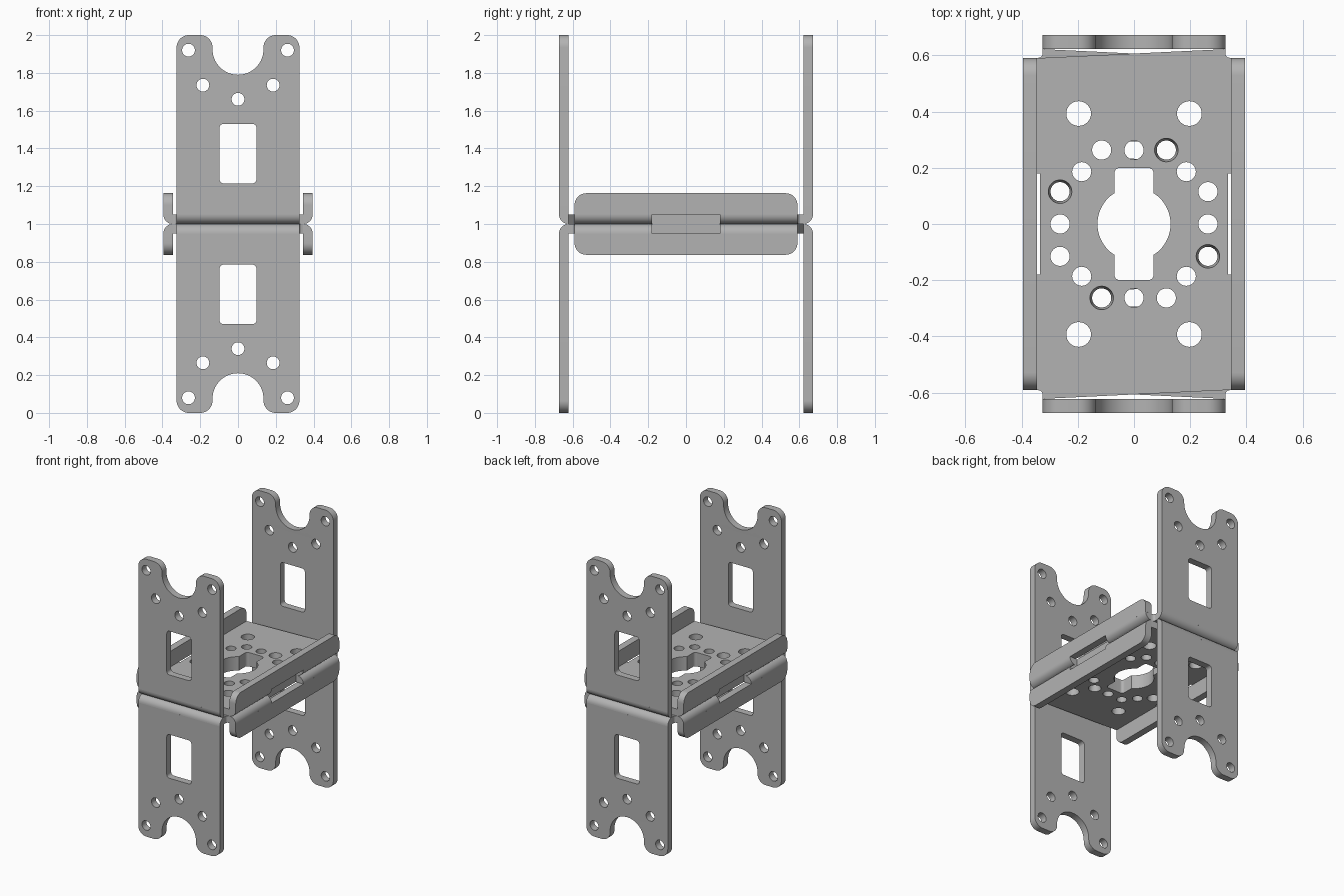
import bpy, bmesh
from math import radians, pi, sin, cos, tan, atan2
from mathutils import Vector, Matrix

cube = bpy.data.objects.get("Cube")
if cube:
    bpy.data.objects.remove(cube, do_unlink=True)

T = 0.05          # sheet thickness
WALL_Y = 0.622    # inner face of the tall walls
WALL_X = 0.325    # half width of the tall walls
SIDE_X = 0.345    # inner face of the side flanges
SIDE_Y = 0.59     # half length of the side flanges
SLOT_Y = 0.18     # half length of the slot in the side bends
HOLE = 0.034

steel = bpy.data.materials.new("grey metal")
steel.use_nodes = True
GREY = (0.45, 0.45, 0.45, 1)
steel.diffuse_color = GREY
steel.node_tree.nodes["Principled BSDF"].inputs["Base Color"].default_value = GREY


def rounded(corners, steps=10):
    """Outline through (x, y, fillet radius) corners."""
    out = []
    for i, (x, y, r) in enumerate(corners):
        c = Vector((x, y))
        if r == 0:
            out.append(c)
            continue
        u = (Vector(corners[i - 1][:2]) - c).normalized()
        v = (Vector(corners[(i + 1) % len(corners)][:2]) - c).normalized()
        half = u.angle(v) / 2
        mid = c + (u + v).normalized() * r / sin(half)
        a = (c + u * r / tan(half) - mid).normalized()
        b = (c + v * r / tan(half) - mid).normalized()
        out += [mid + a.slerp(b, k / steps) * r for k in range(steps + 1)]
    return out


def arc(x, y, r, start=0.0, end=2 * pi, steps=32):
    return [Vector((x + r * cos(start + (end - start) * k / steps),
                    y + r * sin(start + (end - start) * k / steps)))
            for k in range(steps)]


def sheet(outlines, depth):
    """Flat mesh cut from outlines (first is the rim, the rest are holes)."""
    curve = bpy.data.curves.new("outline", "CURVE")
    curve.dimensions = "2D"
    curve.fill_mode = "BOTH"
    curve.extrude = depth / 2
    for pts in outlines:
        s = curve.splines.new("POLY")
        s.points.add(len(pts) - 1)
        for p, q in zip(s.points, pts):
            p.co = (q.x, q.y, 0, 1)
        s.use_cyclic_u = True
    temp = bpy.data.objects.new("outline", curve)
    bpy.context.collection.objects.link(temp)
    graph = bpy.context.evaluated_depsgraph_get()
    mesh = bpy.data.meshes.new_from_object(temp.evaluated_get(graph))
    bpy.data.objects.remove(temp, do_unlink=True)
    bpy.data.curves.remove(curve)
    bm = bmesh.new()
    bm.from_mesh(mesh)
    bmesh.ops.remove_doubles(bm, verts=bm.verts, dist=0.0001)
    bmesh.ops.recalc_face_normals(bm, faces=bm.faces)
    bm.to_mesh(mesh)
    bm.free()
    mesh.materials.clear()
    mesh.materials.append(steel)
    return mesh


def place(name, mesh, matrix):
    data = mesh.copy()
    data.transform(matrix)
    data.shade_smooth()
    data.set_sharp_from_angle(angle=radians(30))
    obj = bpy.data.objects.new(name, data)
    bpy.context.collection.objects.link(obj)


# Base plate with relief corners, slots and hole pattern
half = [(SIDE_X, -SIDE_Y, 0), (SIDE_X, -SLOT_Y, 0), (SIDE_X - 0.01, -SLOT_Y, 0),
        (SIDE_X - 0.01, SLOT_Y, 0), (SIDE_X, SLOT_Y, 0), (SIDE_X, SIDE_Y, 0),
        (WALL_X, SIDE_Y + 0.005, 0.015), (WALL_X, WALL_Y, 0)]
plate_rim = rounded(half + [(-x, -y, r) for x, y, r in half])

a = atan2(0.11, 0.07)
key = []
for s in (1, -1):
    key += [(s * p.x, s * p.y, 0) for p in arc(0, 0, 0.13, -a, a)]
    key += [(s * 0.07, s * 0.11, 0), (s * 0.07, s * 0.2, 0.02), (-s * 0.07, s * 0.2, 0.02)]
plate_holes = [rounded(key)]

countersinks = []
for k in range(4):
    turn = Matrix.Rotation(k * pi / 2, 2)
    for x, y, r in ((0, 0.263, HOLE), (-0.115, 0.263, HOLE),
                    (0.115, 0.263, 0.042), (0.186, 0.186, HOLE)):
        p = turn @ Vector((x, y))
        plate_holes.append(arc(p.x, p.y, r))
        if r > HOLE:
            countersinks.append(p)
for sx in (-1, 1):
    for sy in (-1, 1):
        plate_holes.append(arc(sx * 0.197, sy * 0.393, 0.044))
plate = sheet([plate_rim] + plate_holes, T)
for v in plate.vertices:
    for p in countersinks:
        d = v.co.xy - p
        if v.co.z < 0 and d.length < 0.045:
            v.co.xy = p + d * (HOLE / 0.042)

# Tall wall with forked end, window and screw holes (heights above the seam)
wall_rim = rounded([
    (-WALL_X, T, 0), (WALL_X, T, 0), (WALL_X, 1, 0.065), (0.135, 1, 0.065),
    (0.135, 0.79, 0.1349), (-0.135, 0.79, 0.1349), (-0.135, 1, 0.065), (-WALL_X, 1, 0.065)], 16)
window = rounded([(-0.098, 0.215, 0.022), (0.098, 0.215, 0.022),
                  (0.098, 0.53, 0.022), (-0.098, 0.53, 0.022)])
screws = [arc(x, z, HOLE) for x, z in (
    (-0.262, 0.92), (0.262, 0.92), (-0.186, 0.735), (0.186, 0.735), (0, 0.66))]
wall = sheet([wall_rim, window] + screws, T)

# Low side flange with rounded upper corners
flange = sheet([rounded([(-SIDE_Y, T, 0), (SIDE_Y, T, 0),
                         (SIDE_Y, 0.163, 0.062), (-SIDE_Y, 0.163, 0.062)])], T)

# Quarter-round bends joining the plate to its walls and flanges
bend = rounded([(0, 0, 0), (0, -T, 0), (T, -T, T * 0.999), (T, 0, 0)])
wall_bend = sheet([bend], 2 * WALL_X)
side_bend = sheet([bend], SIDE_Y - SLOT_Y)

FACE_X = Matrix(((0, 0, 1, 0), (1, 0, 0, 0), (0, 1, 0, 0), (0, 0, 0, 1)))
FACE_Y = Matrix.Rotation(pi / 2, 4, "X")
move = Matrix.Translation

# Two identical brackets back to back, the lower one flipped over
for level, flip in (("upper", 0), ("lower", pi)):
    base = move((0, 0, 1)) @ Matrix.Rotation(flip, 4, "X")
    place(level + "_base_plate", plate, base @ move((0, 0, T / 2)))
    for k, (wall_side, flange_side) in enumerate((("back", "left"), ("front", "right"))):
        if flip:
            wall_side = "front" if wall_side == "back" else "back"
        turned = base @ Matrix.Rotation(k * pi, 4, "Z")
        place(f"{level}_{wall_side}_wall", wall,
              turned @ move((0, WALL_Y + T / 2, 0)) @ FACE_Y)
        place(f"{level}_{wall_side}_wall_bend", wall_bend,
              turned @ move((0, WALL_Y, T)) @ FACE_X)
        place(f"{level}_{flange_side}_flange", flange,
              turned @ move((SIDE_X + T / 2, 0, 0)) @ FACE_X)
        for j, s in enumerate((-1, 1)):
            place(f"{level}_{flange_side}_flange_bend_{j + 1}", side_bend,
                  turned @ move((SIDE_X, s * (SIDE_Y + SLOT_Y) / 2, T)) @ FACE_Y)

for mesh in (plate, wall, flange, wall_bend, side_bend):
    bpy.data.meshes.remove(mesh)
